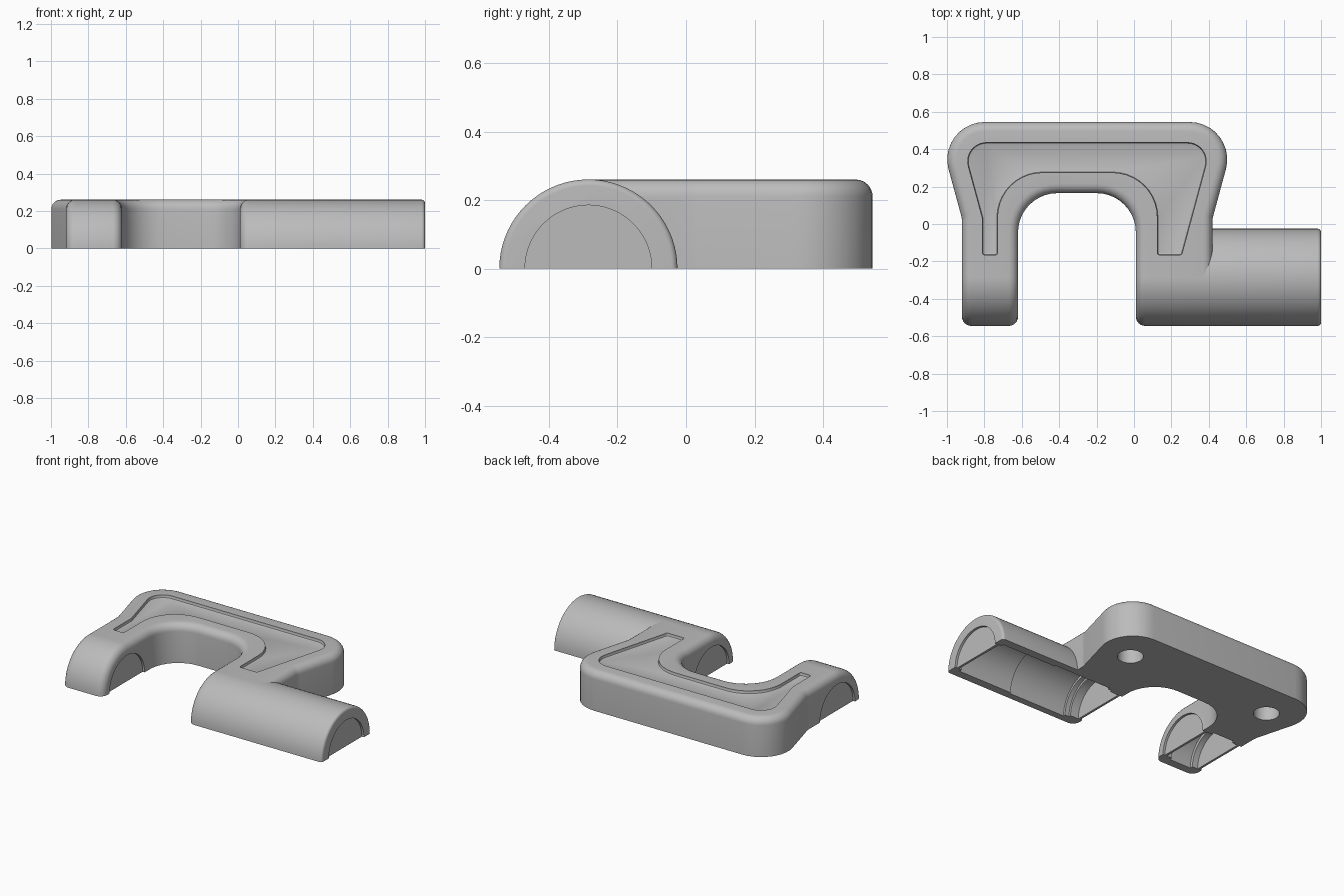
import bpy, bmesh, math
from mathutils import Vector, Matrix

AXIS_Y = -0.285   # bore axis
R = 0.26          # barrel radius and plate height
EDGE = 0.05       # top edge rounding

old = bpy.data.objects.get("Cube")
if old:
    bpy.data.objects.remove(old, do_unlink=True)

grey = bpy.data.materials.new("plain grey")
grey.use_nodes = True
grey.diffuse_color = (0.5, 0.5, 0.5, 1)
grey.node_tree.nodes["Principled BSDF"].inputs["Base Color"].default_value = (0.5, 0.5, 0.5, 1)


def to_object(name, bm):
    bmesh.ops.recalc_face_normals(bm, faces=bm.faces)
    mesh = bpy.data.meshes.new(name)
    bm.to_mesh(mesh)
    bm.free()
    mesh.materials.append(grey)
    ob = bpy.data.objects.new(name, mesh)
    bpy.context.collection.objects.link(ob)
    return ob


def rounded(corners, steps=10):
    """Outline from (x, y, radius) corners, each filleted."""
    out = []
    for i, (x, y, r) in enumerate(corners):
        p = Vector((x, y))
        a = (Vector(corners[i - 1][:2]) - p).normalized()
        b = (Vector(corners[(i + 1) % len(corners)][:2]) - p).normalized()
        if r == 0:
            out.append(p)
            continue
        half = a.angle(b) / 2
        centre = p + (a + b).normalized() * (r / math.sin(half))
        start = p + a * (r / math.tan(half)) - centre
        end = p + b * (r / math.tan(half)) - centre
        turn = start.angle_signed(end)
        for k in range(steps + 1):
            out.append(centre + Matrix.Rotation(-turn * k / steps, 2) @ start)
    return out


def prism(outline, z0, z1):
    bm = bmesh.new()
    low = [bm.verts.new((p.x, p.y, z0)) for p in outline]
    high = [bm.verts.new((p.x, p.y, z1)) for p in outline]
    bm.faces.new(low)
    bm.faces.new(high)
    for i in range(len(low)):
        bm.faces.new((low[i - 1], low[i], high[i], high[i - 1]))
    bmesh.ops.recalc_face_normals(bm, faces=bm.faces)
    return bm


def bevel_rim(bm, z, size, segments, skip_y=None):
    """Round the horizontal edges lying at height z."""
    edges = []
    for e in bm.edges:
        on_rim = all(abs(v.co.z - z) < 1e-5 for v in e.verts)
        skipped = skip_y is not None and all(abs(v.co.y - skip_y) < 1e-5 for v in e.verts)
        if on_rim and not skipped:
            edges.append(e)
    bmesh.ops.bevel(bm, geom=edges, offset=size, offset_type='OFFSET', segments=segments,
                    profile=0.5, affect='EDGES', clamp_overlap=False)


def lathe(profile, sides=72):
    """Closed solid turned about the bore axis from (x, radius) points."""
    bm = bmesh.new()
    rings = []
    for x, r in profile:
        rings.append([bm.verts.new((x, AXIS_Y + r * math.cos(math.tau * k / sides),
                                    r * math.sin(math.tau * k / sides))) for k in range(sides)])
    for a, b in zip(rings, rings[1:]):
        for k in range(sides):
            bm.faces.new((a[k - 1], a[k], b[k], b[k - 1]))
    bm.faces.new(rings[0])
    bm.faces.new(rings[-1])
    return bm


def barrel(name, x0, x1, r0, r1):
    """Half barrel with rounded ends, lying on the ground."""
    steps = 6
    turns = [math.pi / 2 * k / steps for k in range(steps + 1)]
    left = [(x0 + r0 - r0 * math.cos(t), R - r0 + r0 * math.sin(t)) for t in turns]
    right = [(x1 - r1 + r1 * math.cos(t), R - r1 + r1 * math.sin(t)) for t in reversed(turns)]
    bm = lathe(left + right)
    bmesh.ops.bisect_plane(bm, geom=bm.verts[:] + bm.edges[:] + bm.faces[:], dist=1e-5,
                           plane_co=(0, 0, 0), plane_no=(0, 0, 1), clear_inner=True)
    bmesh.ops.holes_fill(bm, edges=[e for e in bm.edges if e.is_boundary], sides=0)
    return to_object(name, bm)


def cut(target, cutters):
    bpy.context.view_layer.objects.active = target
    for c in cutters:
        mod = target.modifiers.new("cut", 'BOOLEAN')
        mod.operation = 'DIFFERENCE'
        mod.solver = 'EXACT'
        mod.object = c
        bpy.ops.object.modifier_apply(modifier=mod.name)


# Bridge plate with an arch between its legs
plate_bm = prism(rounded([
    (-0.92, AXIS_Y, 0), (-0.92, 0.03, 0.1), (-1.06, 0.545, 0.2), (0.56, 0.545, 0.2),
    (0.42, 0.03, 0.1), (0.42, AXIS_Y, 0), (0.01, AXIS_Y, 0), (0.01, 0.165, 0.21),
    (-0.62, 0.165, 0.21), (-0.62, AXIS_Y, 0)]), 0, R)
bevel_rim(plate_bm, R, EDGE, 6, skip_y=AXIS_Y)
plate = to_object("bridge_plate", plate_bm)

# Half barrels
short_barrel = barrel("short_barrel", -0.92, -0.62, EDGE, EDGE)
long_barrel = barrel("long_barrel", 0.01, 1.0, EDGE, 0.018)

# Shallow pocket in the top
pocket_bm = prism(rounded([
    (-0.81, -0.165, 0.012), (-0.81, 0.03, 0.05), (-0.92, 0.435, 0.1), (0.417, 0.435, 0.1),
    (0.255, -0.165, 0.012), (0.125, -0.165, 0.012), (0.125, 0.275, 0.24),
    (-0.73, 0.275, 0.24), (-0.73, -0.165, 0.012)]), R - 0.02, R + 0.1)
bevel_rim(pocket_bm, R - 0.02, 0.01, 2)
pocket = to_object("pocket_cutter", pocket_bm)

# Stepped bores, with a thin web left near each mouth
BORE = 0.185
bores = [to_object("bore_cutter", lathe(p)) for p in (
    [(-0.96, BORE), (-0.905, BORE)],
    [(-0.89, BORE), (-0.85, BORE), (-0.85, 0.205), (-0.69, 0.205), (-0.69, BORE), (-0.65, BORE)],
    [(-0.635, BORE), (-0.58, BORE)],
    [(-0.03, BORE), (0.025, BORE)],
    [(0.04, BORE), (0.1, BORE), (0.1, 0.2), (0.13, 0.2), (0.13, 0.215), (0.55, 0.215),
     (0.55, 0.205), (0.95, 0.205), (0.95, BORE), (0.97, BORE)],
    [(0.985, BORE), (1.04, BORE)])]

# Blind screw holes in the underside
holes = []
for x in (-0.78, 0.28):
    bm = bmesh.new()
    bmesh.ops.create_cone(bm, cap_ends=True, segments=32, radius1=0.078, radius2=0.078, depth=0.36,
                          matrix=Matrix.Translation((x, 0.3, 0)))
    holes.append(to_object("screw_hole_cutter", bm))

cut(plate, [pocket] + holes + bores)
cut(short_barrel, bores[:3])
cut(long_barrel, bores[3:])
for c in [pocket] + holes + bores:
    bpy.data.objects.remove(c, do_unlink=True)

# Smooth rounded surfaces, keep hard edges
for ob in (plate, short_barrel, long_barrel):
    bpy.ops.object.select_all(action='DESELECT')
    ob.select_set(True)
    bpy.context.view_layer.objects.active = ob
    bpy.ops.object.shade_smooth_by_angle(angle=math.radians(35))
